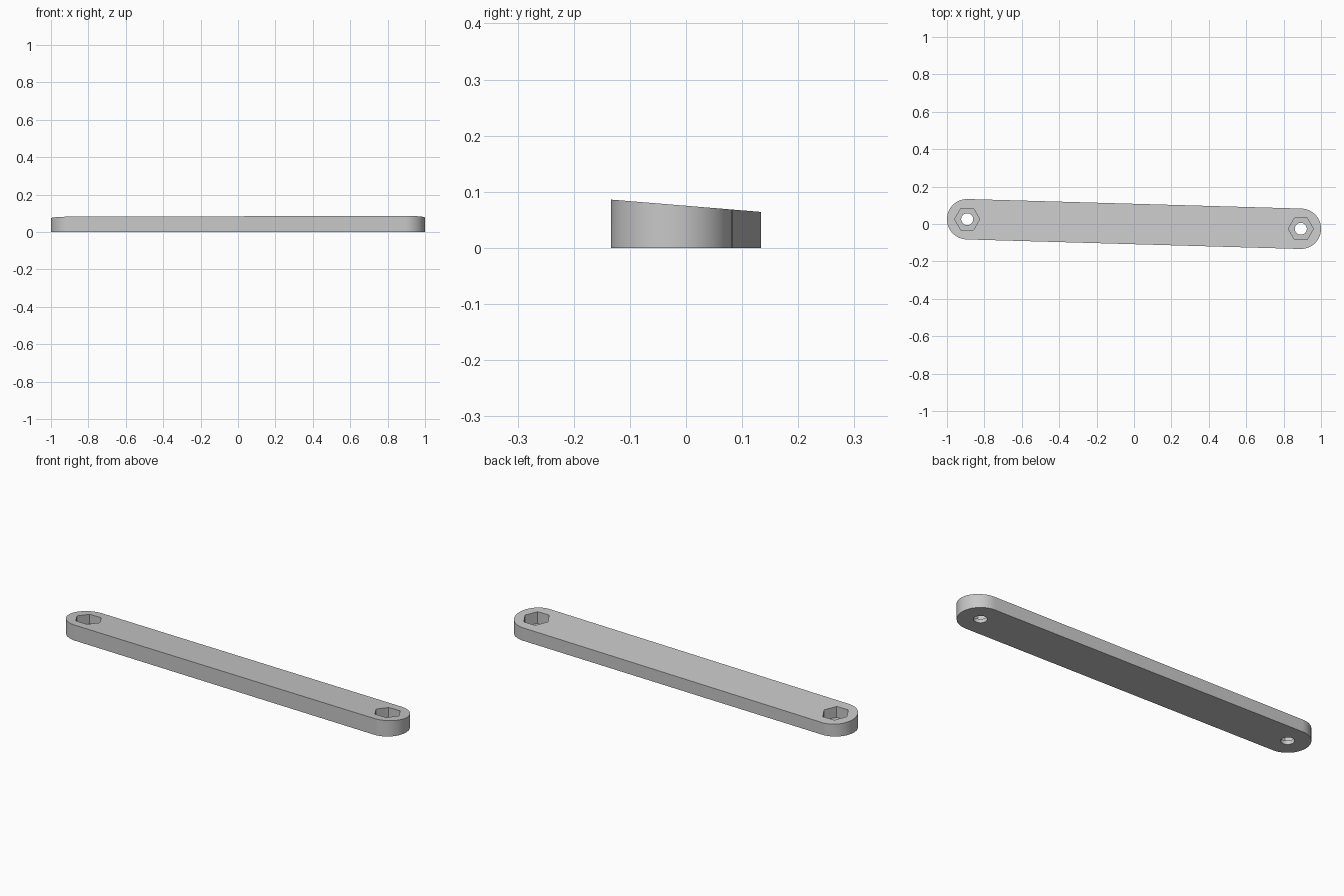
import bpy, bmesh, math

if "Cube" in bpy.data.objects:
    bpy.data.objects.remove(bpy.data.objects["Cube"], do_unlink=True)

END_X, END_Y, RADIUS = 0.892, 0.0255, 0.108   # pivot position and end rounding
FLOOR = 0.02                                  # floor of the nut pockets
STEPS = 32

grey = bpy.data.materials.new("light_grey")
grey.use_nodes = True
colour = (0.58, 0.58, 0.58, 1)
grey.diffuse_color = colour
grey.node_tree.nodes["Principled BSDF"].inputs["Base Color"].default_value = colour


def prism(name, outline, bottom, top):
    """Extrude an outline; top is a height function of y."""
    bm = bmesh.new()
    face = bm.faces.new([bm.verts.new((x, y, bottom)) for x, y in outline])
    raised = bmesh.ops.extrude_face_region(bm, geom=[face])["geom"]
    for v in raised:
        if isinstance(v, bmesh.types.BMVert):
            v.co.z = top(v.co.y)
    bmesh.ops.recalc_face_normals(bm, faces=bm.faces)
    mesh = bpy.data.meshes.new(name)
    bm.to_mesh(mesh)
    bm.free()
    mesh.materials.append(grey)
    obj = bpy.data.objects.new(name, mesh)
    bpy.context.collection.objects.link(obj)
    return obj


def ring(cx, cy, radius, count):
    return [(cx + radius * math.cos(math.tau * i / count),
             cy + radius * math.sin(math.tau * i / count)) for i in range(count)]


# Slanted bar with two round ends and a top that slopes down to the back
tilt = -math.atan2(END_Y, END_X)
outline = []
for side in (1, -1):
    start = tilt - side * math.pi / 2 if side == 1 else tilt + math.pi / 2
    for i in range(STEPS + 1):
        a = start + math.pi * i / STEPS
        outline.append((side * END_X + RADIUS * math.cos(a),
                        -side * END_Y + RADIUS * math.sin(a)))
bar = prism("link_bar", outline, 0, lambda y: 0.075 - 0.082 * y)

# Hexagonal nut pocket and round bolt hole at each end
for side, label in ((1, "left"), (-1, "right")):
    x, y = side * END_X, -side * END_Y
    cutters = [
        prism(label + "_nut_cutter", ring(x, y, 0.067, 6), FLOOR, lambda y: 0.2),
        prism(label + "_bolt_cutter", ring(x, y, 0.032, STEPS), -0.1, lambda y: 0.15),
    ]
    for cutter in cutters:
        cutter.hide_render = True
        cut = bar.modifiers.new(cutter.name, 'BOOLEAN')
        cut.operation = 'DIFFERENCE'
        cut.solver = 'EXACT'
        cut.object = cutter

# Bake the cuts, then drop the cutters
bpy.context.view_layer.update()
graph = bpy.context.evaluated_depsgraph_get()
cut_mesh = bpy.data.meshes.new_from_object(bar.evaluated_get(graph))
bar.modifiers.clear()
bar.data = cut_mesh
for obj in list(bpy.data.objects):
    if obj.name.endswith("_cutter"):
        bpy.data.objects.remove(obj, do_unlink=True)

# Smooth round ends, sharp rims
for obj in bpy.context.selected_objects:
    obj.select_set(False)
bar.select_set(True)
bpy.context.view_layer.objects.active = bar
bpy.ops.object.shade_smooth_by_angle(angle=math.radians(30))
